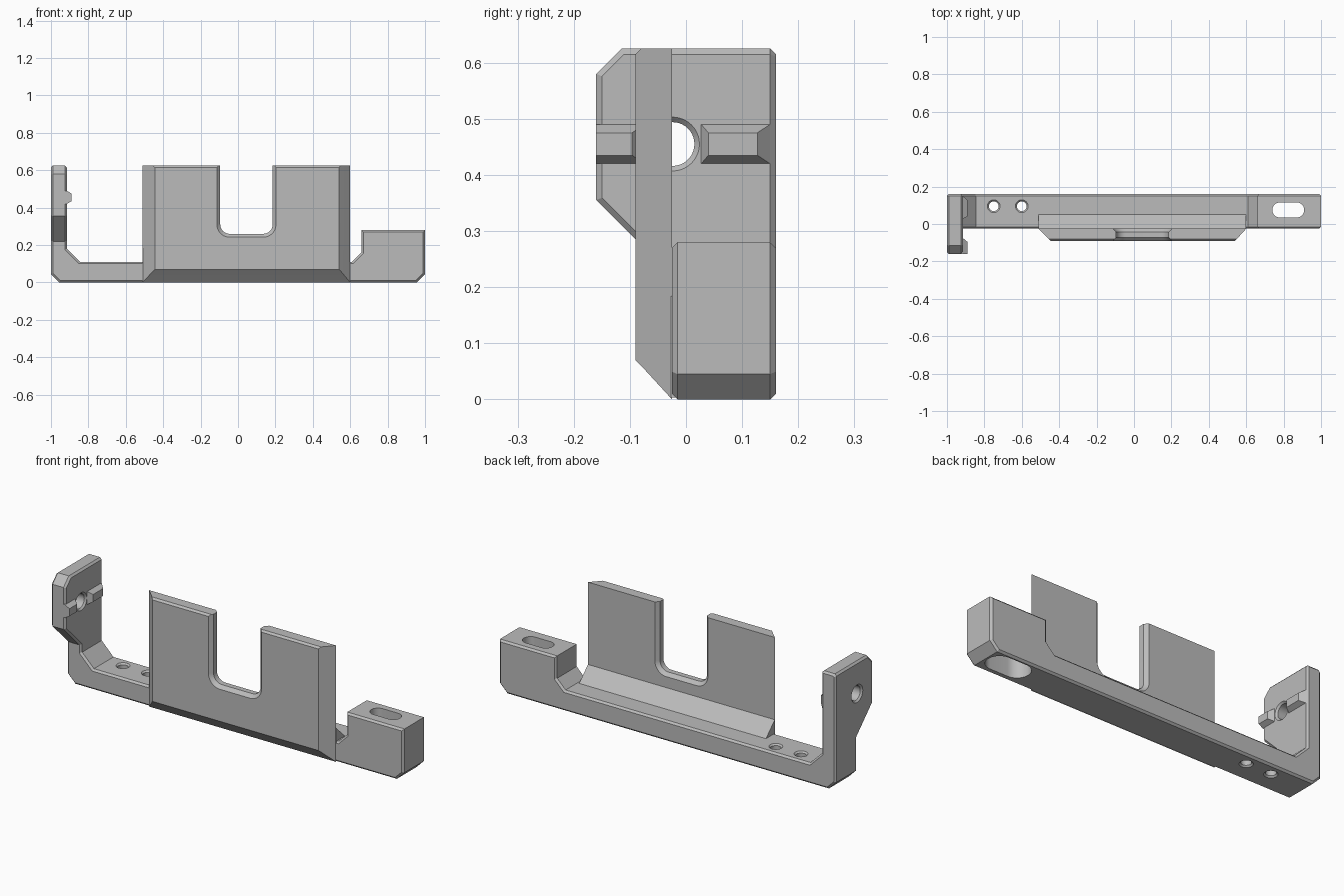
import bpy, bmesh, math
from mathutils import Vector

if "Cube" in bpy.data.objects:
    bpy.data.objects.remove(bpy.data.objects["Cube"], do_unlink=True)

grey = bpy.data.materials.new("mid_grey")
grey.use_nodes = True
COLOUR = (0.5, 0.5, 0.5, 1)
grey.diffuse_color = COLOUR
grey.node_tree.nodes["Principled BSDF"].inputs["Base Color"].default_value = COLOUR


def rect(u0, u1, v0, v1):
    return [(u0, v0), (u1, v0), (u1, v1), (u0, v1)]


def rounded(cu, cv, hu, hv, r, n=10):
    """Rounded rectangle; equal sizes give a circle."""
    pts = []
    for q, (su, sv) in enumerate([(1, 1), (-1, 1), (-1, -1), (1, -1)]):
        for i in range(n + 1):
            a = (q + i / n) * math.pi / 2
            p = (cu + su * (hu - r) + r * math.cos(a), cv + sv * (hv - r) + r * math.sin(a))
            pts.append(p)
    return pts


def inset(pts, d):
    """Mitred inward offset of a counter-clockwise outline."""
    out = []
    for i, p in enumerate(pts):
        p = Vector(p)
        e1 = (p - Vector(pts[i - 1])).normalized()
        e2 = (Vector(pts[(i + 1) % len(pts)]) - p).normalized()
        n1, n2 = Vector((-e1.y, e1.x)), Vector((-e2.y, e2.x))
        out.append(tuple(p + (n1 + n2) * d / (1 + n1.dot(n2))))
    return out


def loft(name, axis, rings):
    """Closed solid through (level, outline) rings along an axis."""
    place = {"x": lambda l, u, v: (l, u, v),
             "y": lambda l, u, v: (u, l, v),
             "z": lambda l, u, v: (u, v, l)}[axis]
    bm = bmesh.new()
    loops = [[bm.verts.new(place(l, u, v)) for u, v in pts] for l, pts in rings]
    for a, b in zip(loops, loops[1:]):
        for i in range(len(a)):
            bm.faces.new((a[i - 1], a[i], b[i], b[i - 1]))
    bm.faces.new(loops[0])
    bm.faces.new(loops[-1])
    bmesh.ops.remove_doubles(bm, verts=bm.verts, dist=1e-6)
    bmesh.ops.recalc_face_normals(bm, faces=bm.faces)
    mesh = bpy.data.meshes.new(name)
    bm.to_mesh(mesh)
    bm.free()
    mesh.materials.append(grey)
    ob = bpy.data.objects.new(name, mesh)
    bpy.context.scene.collection.objects.link(ob)
    return ob


def chamfered(name, axis, lo, hi, pts, c=0.01):
    small = inset(pts, c)
    return loft(name, axis, [(lo, small), (lo + c, pts), (hi - c, pts), (hi, small)])


def combine(target, tool, operation):
    """Apply a boolean and discard the tool."""
    mod = target.modifiers.new("cut", "BOOLEAN")
    mod.operation, mod.object, mod.solver = operation, tool, "EXACT"
    graph = bpy.context.evaluated_depsgraph_get()
    mesh = bpy.data.meshes.new_from_object(target.evaluated_get(graph))
    target.modifiers.clear()
    target.data = mesh
    bpy.data.objects.remove(tool, do_unlink=True)


# Base rail with end block and upright
base = chamfered("base_rail", "y", -0.025, 0.16, [
    (-0.955, 0), (0.955, 0), (1, 0.045), (1, 0.28), (0.66, 0.28), (0.66, 0.16),
    (0.61, 0.11), (-0.845, 0.11), (-0.915, 0.18), (-0.915, 0.615), (-0.925, 0.625),
    (-0.99, 0.625), (-1, 0.615), (-1, 0.045)])

# Ear reaching forward from the upright
ear = chamfered("ear", "x", -1, -0.915, [
    (-0.01, 0.205), (0.1, 0.205), (0.1, 0.625), (-0.115, 0.625),
    (-0.16, 0.58), (-0.16, 0.355)])
combine(base, ear, "UNION")


# Countersunk round holes
def drill(axis, cu, cv, r, lo, hi, c):
    rings = [(lo - c, r + 2 * c), (lo + c, r), (hi - c, r), (hi + c, r + 2 * c)]
    tool = loft("drill", axis, [(l, rounded(cu, cv, s, s, s)) for l, s in rings])
    combine(base, tool, "DIFFERENCE")


drill("x", -0.024, 0.455, 0.039, -1, -0.915, 0.009)
for x in (-0.75, -0.6):
    drill("z", x, 0.095, 0.026, 0, 0.11, 0.008)

# Long slot in the end block, wider pocket beneath
wide = rounded(0.825, 0.075, 0.12, 0.068, 0.067)
narrow = rounded(0.825, 0.075, 0.085, 0.04, 0.039)
combine(base, loft("slot", "z", [(-0.02, wide), (0.15, wide), (0.15, narrow), (0.3, narrow)]),
        "DIFFERENCE")

# Guard plate with sloped sides and bottom
plate = loft("guard_plate", "y", [
    (-0.025, rect(-0.51, 0.6, 0, 0.625)),
    (-0.08, rect(-0.455, 0.55, 0.06, 0.625)),
    (-0.09, rect(-0.445, 0.54, 0.07, 0.615))])


# Round-cornered notch, flared at both faces
def notch(grow):
    return rounded(0.045, 0.56, 0.14 + grow, 0.3 + grow, 0.05 + grow)


combine(plate, loft("notch", "y", [
    (-0.1, notch(0.028)), (-0.072, notch(0)), (-0.043, notch(0)), (-0.015, notch(0.028))]),
    "DIFFERENCE")

# Sloped brace behind the plate
brace = loft("plate_brace", "x", [(x, [(-0.027, 0.003), (0.05, 0.003), (0.05, 0.11), (-0.027, 0.185)])
                                  for x in (-0.51, 0.6)])

# Locating ribs on the inner face of the ear
ribs = [loft(name, "x", [(-0.93, foot), (-0.915, foot), (-0.89, top)]) for name, foot, top in (
    ("front_rib", rect(-0.16, -0.075, 0.42, 0.49), rect(-0.16, -0.096, 0.435, 0.475)),
    ("rear_rib", rect(0.027, 0.15, 0.42, 0.49), rect(0.04, 0.127, 0.435, 0.475)))]

# Smooth the rounded cuts, keep hard edges
bpy.ops.object.select_all(action="DESELECT")
for ob in (base, plate, brace, *ribs):
    ob.select_set(True)
bpy.context.view_layer.objects.active = base
bpy.ops.object.shade_smooth_by_angle(angle=math.radians(25))
